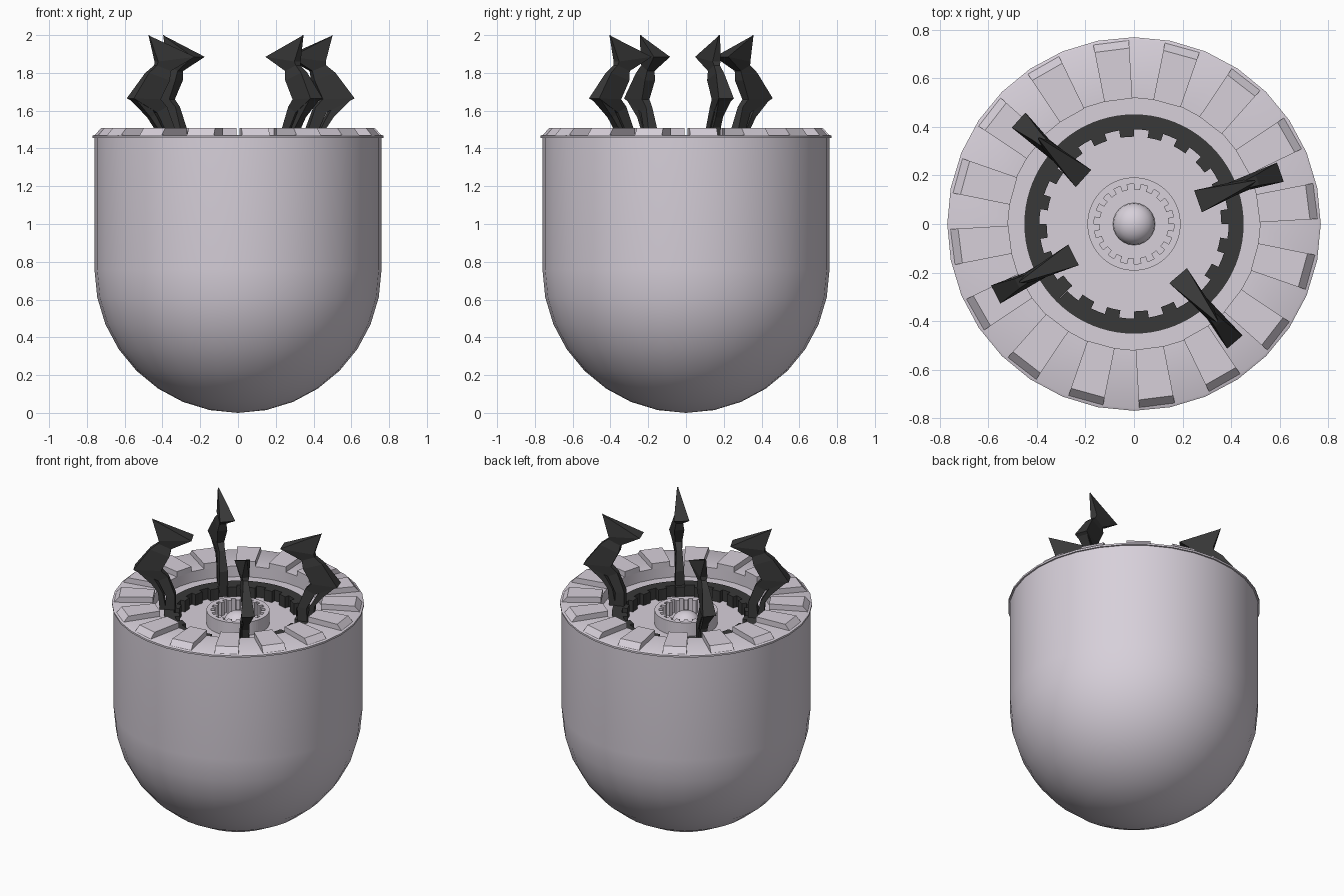
import bpy, bmesh, math
from math import sin, cos, pi, radians
from mathutils import Matrix

if "Cube" in bpy.data.objects:
    bpy.data.objects.remove(bpy.data.objects["Cube"])

dark = bpy.data.materials.new("dark_metal")
dark.diffuse_color = (0.04, 0.04, 0.04, 1)
dark.use_nodes = True
dark.node_tree.nodes["Principled BSDF"].inputs["Base Color"].default_value = dark.diffuse_color
pale = bpy.data.materials.new("pale_shell")
pale.diffuse_color = (0.68, 0.63, 0.70, 1)
pale.use_nodes = True
pale.node_tree.nodes["Principled BSDF"].inputs["Base Color"].default_value = pale.diffuse_color


def finish(name, bm, mat, smooth=False):
    bmesh.ops.remove_doubles(bm, verts=bm.verts, dist=1e-5)
    bmesh.ops.recalc_face_normals(bm, faces=bm.faces)
    me = bpy.data.meshes.new(name)
    bm.to_mesh(me)
    bm.free()
    me.materials.append(mat)
    if smooth:
        me.shade_smooth()
        me.set_sharp_from_angle(angle=radians(30))
    ob = bpy.data.objects.new(name, me)
    bpy.context.collection.objects.link(ob)
    return ob


def lathe(name, profile, mat, n=32):
    bm = bmesh.new()
    vs = [bm.verts.new((r, 0, z)) for r, z in profile]
    es = [bm.edges.new(p) for p in zip(vs, vs[1:])]
    bmesh.ops.spin(bm, geom=vs + es, cent=(0, 0, 0), axis=(0, 0, 1),
                   angle=2 * pi, steps=n, use_duplicate=False)
    return finish(name, bm, mat, True)


def loft(bm, sections):
    """Join equal-length vertex loops with quads and cap both ends."""
    loops = [[bm.verts.new(p) for p in s] for s in sections]
    n = len(loops[0])
    for a, b in zip(loops, loops[1:]):
        for i in range(n):
            j = (i + 1) % n
            bm.faces.new((a[i], a[j], b[j], b[i]))
    bm.faces.new(loops[0])
    bm.faces.new(loops[-1])


def gear_ring(name, r_out, r_gap, r_tooth, z0, z1, teeth, mat):
    """Ring with square teeth pointing inward."""
    bm = bmesh.new()
    for k in range(teeth * 4):
        ang = [2 * pi * (k + d) / (teeth * 4) for d in (0, 1)]
        r_in = r_tooth if k % 4 < 2 else r_gap
        r_prev = r_tooth if (k - 1) % 4 < 2 else r_gap

        def p(r, i, z):
            return bm.verts.new((r * cos(ang[i]), r * sin(ang[i]), z))
        quads = [[(r_in, 0, z1), (r_out, 0, z1), (r_out, 1, z1), (r_in, 1, z1)],
                 [(r_in, 0, z0), (r_in, 0, z1), (r_in, 1, z1), (r_in, 1, z0)],
                 [(r_out, 0, z0), (r_out, 1, z0), (r_out, 1, z1), (r_out, 0, z1)]]
        if r_in != r_prev:
            quads.append([(r_in, 0, z0), (r_prev, 0, z0), (r_prev, 0, z1), (r_in, 0, z1)])
        for q in quads:
            bm.faces.new([p(*c) for c in q])
    return finish(name, bm, mat)


# Round-bottomed shell with lip and recessed top
R = 0.76
prof = [(R * sin(i * pi / 16), R - R * cos(i * pi / 16)) for i in range(9)]
prof += [(R, 1.455), (0.77, 1.455), (0.77, 1.467), (0.76, 1.472), (0.52, 1.472),
         (0.52, 1.40), (0.44, 1.40), (0.44, 1.33), (0, 1.33)]
lathe("shell", prof, pale)

# Sixteen wedge blocks around the rim, outer ends sloped
bm = bmesh.new()
for k in range(16):
    start = len(bm.verts)
    loft(bm, [[(0.515, -0.058, 1.47), (0.755, -0.074, 1.47),
               (0.755, 0.074, 1.47), (0.515, 0.058, 1.47)],
              [(0.515, -0.058, 1.508), (0.722, -0.072, 1.508),
               (0.722, 0.072, 1.508), (0.515, 0.058, 1.508)]])
    bm.verts.ensure_lookup_table()
    bmesh.ops.rotate(bm, verts=bm.verts[start:], cent=(0, 0, 0),
                     matrix=Matrix.Rotation(radians(7.2 + 22.5 * k), 3, 'Z'))
finish("rim_blocks", bm, pale)

# Toothed rings and centre dome
gear_ring("dark_toothed_ring", 0.452, 0.39, 0.36, 1.33, 1.405, 20, dark)
gear_ring("centre_toothed_ring", 0.192, 0.165, 0.142, 1.33, 1.42, 18, pale)
lathe("centre_dome", [(0.087 * cos(i * pi / 12), 1.335 + 0.075 * sin(i * pi / 12))
                      for i in range(7)], pale, 24)

# Claws: sections of (inner r, z, half width, outer r, z, half width)
ARM = [(0.385, 1.36, .028, 0.45, 1.36, .028),
       (0.385, 1.50, .026, 0.44, 1.49, .026),
       (0.43, 1.62, .018, 0.49, 1.59, .018),
       (0.47, 1.66, .022, 0.64, 1.665, .042),
       (0.42, 1.76, .030, 0.54, 1.80, .022),
       (0.41, 1.81, .022, 0.49, 1.84, .016),
       (0.28, 1.885, .048, 0.485, 1.86, .022),
       (0.525, 1.995, .004, 0.53, 2.0, .004)]
STRUT = [(0.44, 1.40, .022, 0.48, 1.40, .022),
         (0.46, 1.51, .022, 0.49, 1.51, .022),
         (0.50, 1.58, .02, 0.53, 1.565, .02),
         (0.56, 1.665, .025, 0.63, 1.665, .036)]
for i, a in enumerate((19.5, 138, 207, 310.5)):
    bm = bmesh.new()
    for part in (ARM, STRUT):
        loft(bm, [[(ri, -wi, zi), (ro, -wo, zo), (ro, wo, zo), (ri, wi, zi)]
                  for ri, zi, wi, ro, zo, wo in part])
    claw = finish(f"claw_{i + 1}", bm, dark)
    claw.rotation_euler.z = radians(a)
